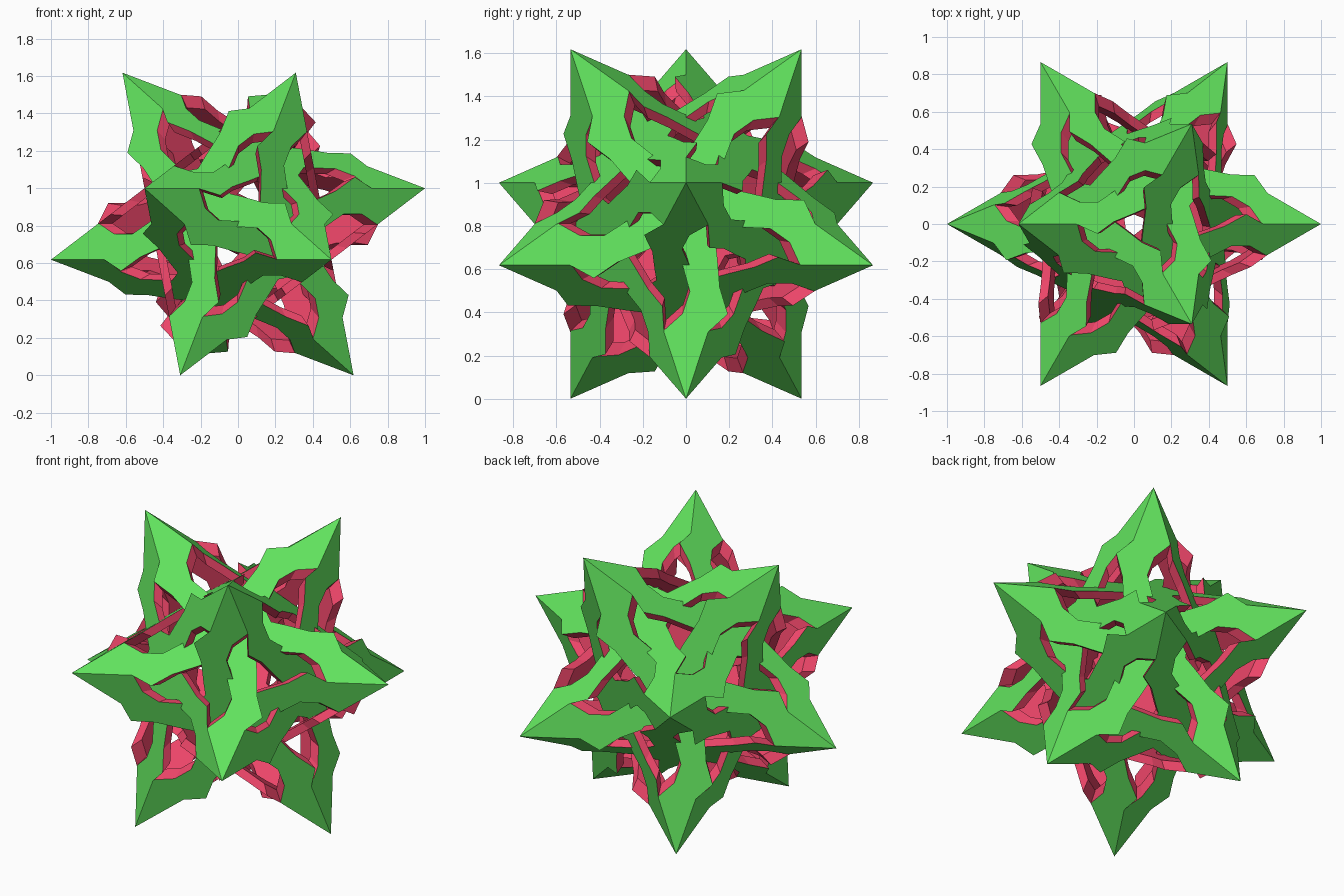
import bpy, bmesh, math
from mathutils import Vector

if "Cube" in bpy.data.objects:
    bpy.data.objects.remove(bpy.data.objects["Cube"])

PHI = (1 + 5 ** 0.5) / 2
MID = PHI / 2            # height of the centre above the ground
INNER = 0.90             # inner skin is the outer skin shrunk toward the centre


def material(name, rgb):
    m = bpy.data.materials.new(name)
    m.diffuse_color = (*rgb, 1)
    m.use_nodes = True
    m.node_tree.nodes["Principled BSDF"].inputs["Base Color"].default_value = m.diffuse_color
    return m


green = material("green_front", (0.12, 0.76, 0.11))
red = material("red_inside", (0.84, 0.06, 0.14))

# Twelve spike tips: an icosahedron resting on a face
tips = []
for k in range(3):
    a = math.radians(120 * k)
    for r, z, turn in ((1, PHI / 2 - 1 / PHI, 0), (1 / PHI, PHI / 2, math.pi)):
        p = Vector((r * math.cos(a + turn), r * math.sin(a + turn), z))
        tips += [p, -p]

# One wavy arm: (distance along, distance inside) each straight tip edge
left_side = [(0.665, 0.182), (0.475, 0.173), (0.386, 0.108), (0.337, 0), (0, 0)]
right_side = [(0.33, 0), (0.439, -0.061), (0.548, 0.014), (0.676, 0.067), (0.75, 0.10)]
S, C = math.sin(math.radians(18)), math.cos(math.radians(18))
radius = 2 / 5 ** 0.5 * tips[0].length
arm = [(-S * x + C * y, C * x + S * y - radius) for x, y in left_side]
arm += [(S * x - C * y, C * x + S * y - radius) for x, y in right_side]

# Five arms around the centre of a plate
outline = []
for k in range(5):
    c, s = math.cos(k * math.tau / 5), math.sin(k * math.tau / 5)
    outline += [(c * u - s * v, s * u + c * v) for u, v in arm]


def star_plate(index, axis):
    n = axis.normalized()
    centre = axis / 5 ** 0.5
    near = next(p for p in tips if 0.3 < p.normalized().dot(n) < 0.6)
    up = (centre - near).normalized()
    side = up.cross(n)
    bm = bmesh.new()
    pts = [centre + side * u + up * v for u, v in outline]
    lift = Vector((0, 0, MID))
    outer = [bm.verts.new(p + lift) for p in pts]
    inner = [bm.verts.new(p * INNER + lift) for p in pts]
    bm.faces.new(outer).material_index = 0
    bm.faces.new(inner[::-1]).material_index = 1
    for i in range(len(pts)):
        j = (i + 1) % len(pts)
        bm.faces.new((outer[j], outer[i], inner[i], inner[j])).material_index = 1
    bm.normal_update()
    bmesh.ops.triangulate(bm, faces=[f for f in bm.faces if len(f.verts) > 4])
    mesh = bpy.data.meshes.new("star_plate_%02d" % index)
    bm.to_mesh(mesh)
    bm.free()
    mesh.materials.append(green)
    mesh.materials.append(red)
    ob = bpy.data.objects.new(mesh.name, mesh)
    bpy.context.collection.objects.link(ob)


# Twelve interlocking plates, one across from each tip
for i, t in enumerate(tips):
    star_plate(i + 1, t)
